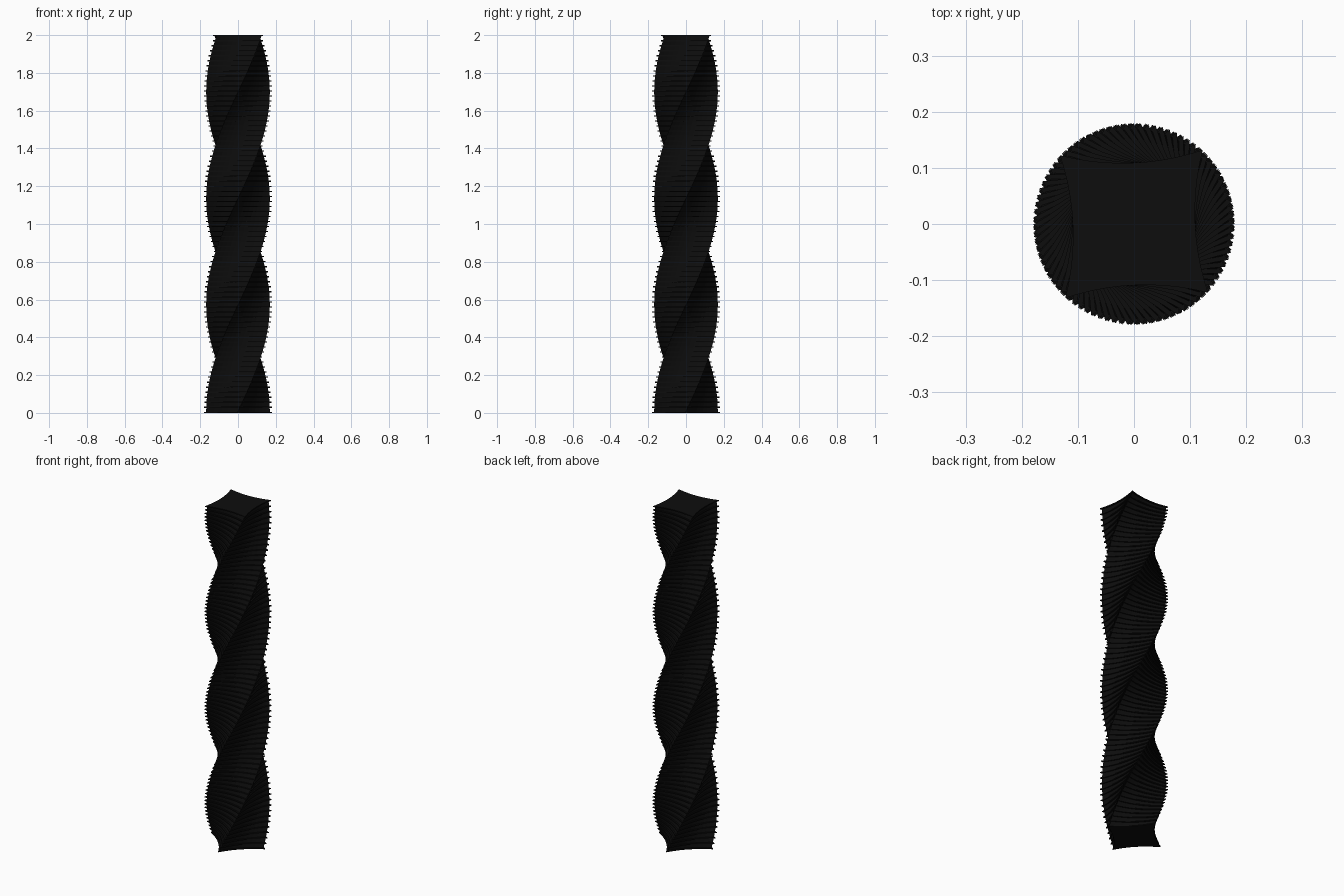
import bpy, bmesh, math

if "Cube" in bpy.data.objects:
    bpy.data.objects.remove(bpy.data.objects["Cube"])

HEIGHT = 2.0
FLOORS = 75          # gaps between plates
PLATE_T = 0.006      # plate thickness
SIDE_SEGS = 10       # points along each concave side


def twist(z):
    """Counter-clockwise turn: 90 degrees every 0.5635 units."""
    return (z - 0.29) / 0.5635 * math.pi / 2


def outline(corner, mid, z, turn):
    """Square ring with sides bowed inwards, turned about z."""
    pts = []
    for side in range(4):
        a = side * math.pi / 2 + turn
        for i in range(SIDE_SEGS):
            t = 2 * i / SIDE_SEGS - 1
            x, y = mid + (corner - mid) * t * t, corner * t
            pts.append((x * math.cos(a) - y * math.sin(a),
                        x * math.sin(a) + y * math.cos(a), z))
    return pts


def loft(bm, rings):
    """Skin a stack of rings and cap both ends."""
    vs = [[bm.verts.new(p) for p in r] for r in rings]
    n = len(vs[0])
    for lo, hi in zip(vs, vs[1:]):
        for i in range(n):
            j = (i + 1) % n
            bm.faces.new((lo[i], lo[j], hi[j], hi[i]))
    bm.faces.new(vs[0][::-1])
    bm.faces.new(vs[-1])


def finish(bm, name, mat):
    me = bpy.data.meshes.new(name)
    bm.to_mesh(me)
    bm.free()
    me.materials.append(mat)
    ob = bpy.data.objects.new(name, me)
    bpy.context.collection.objects.link(ob)
    return ob


black = bpy.data.materials.new("black")
black.diffuse_color = (0.004, 0.004, 0.004, 1)
black.use_nodes = True
black.node_tree.nodes["Principled BSDF"].inputs["Base Color"].default_value = black.diffuse_color

# Twisted tower body
bm = bmesh.new()
z_lo, z_hi = PLATE_T / 2, HEIGHT - PLATE_T / 2
levels = [z_lo + (z_hi - z_lo) * k / FLOORS for k in range(FLOORS + 1)]
loft(bm, [outline(0.119, 0.102, z, twist(z)) for z in levels])
finish(bm, "tower_body", black)

# Thin floor plates, each turned a little further
bm = bmesh.new()
for k in range(FLOORS + 1):
    z = (HEIGHT - PLATE_T) * k / FLOORS
    turn = twist(z)
    loft(bm, [outline(0.1273, 0.109, h, turn) for h in (z, z + PLATE_T)])
finish(bm, "floor_plates", black)
